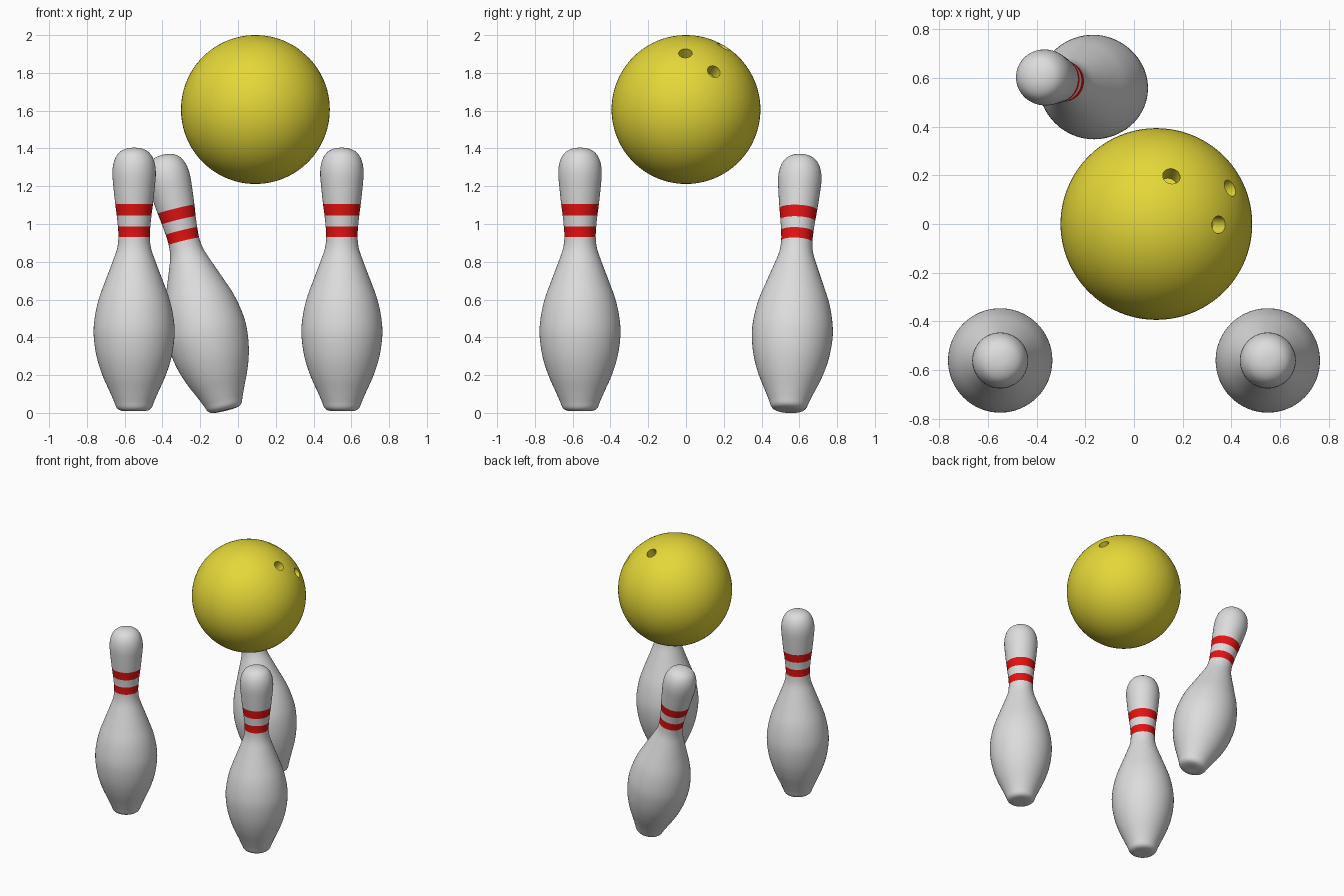
import bpy, bmesh, math
from mathutils import Vector

if "Cube" in bpy.data.objects:
    bpy.data.objects.remove(bpy.data.objects["Cube"])


def material(name, rgb):
    m = bpy.data.materials.new(name)
    m.diffuse_color = (*rgb, 1)
    m.use_nodes = True
    m.node_tree.nodes["Principled BSDF"].inputs["Base Color"].default_value = m.diffuse_color
    return m


WHITE = material("pin white", (0.72, 0.72, 0.72))
RED = material("stripe red", (0.78, 0.006, 0.006))
YELLOW = material("ball yellow", (0.78, 0.68, 0.04))

# Pin outline: (radius, height); the stripe edges are points of their own
PROFILE = [(0, 0.01), (0.06, 0.01), (0.09, 0.024), (0.106, 0.06), (0.128, 0.11),
           (0.168, 0.2), (0.199, 0.3), (0.214, 0.41), (0.209, 0.5), (0.188, 0.6),
           (0.152, 0.7), (0.114, 0.8), (0.09, 0.87), (0.083, 0.932), (0.086, 0.988),
           (0.092, 1.046), (0.1, 1.107), (0.109, 1.19), (0.115, 1.27), (0.107, 1.33),
           (0.083, 1.375), (0.045, 1.398), (0, 1.404)]
STRIPES = [(0.932, 0.988), (1.046, 1.107)]
SEGMENTS = 64


def smooth_curve(points, steps=4):
    """Catmull-Rom curve through the points."""
    pts = [Vector(p) for p in points]
    # mirrored end points keep the poles flat
    ext = [Vector((-pts[1].x, pts[1].y))] + pts + [Vector((-pts[-2].x, pts[-2].y))]
    out = []
    for a, b, c, d in zip(ext, ext[1:], ext[2:], ext[3:]):
        for k in range(steps):
            t = k / steps
            out.append(0.5 * (2 * b + (c - a) * t + (2 * a - 5 * b + 4 * c - d) * t * t
                              + (3 * b - a - 3 * c + d) * t ** 3))
    return out + [pts[-1]]


def pin_mesh():
    bm = bmesh.new()
    curve = smooth_curve(PROFILE)
    rings = []
    for p in curve[1:-1]:
        rings.append([bm.verts.new((p.x * math.cos(a), p.x * math.sin(a), p.y))
                      for a in (2 * math.pi * i / SEGMENTS for i in range(SEGMENTS))])
    bottom = bm.verts.new((0, 0, curve[0].y))
    top = bm.verts.new((0, 0, curve[-1].y))
    for i in range(SEGMENTS):
        j = (i + 1) % SEGMENTS
        bm.faces.new((bottom, rings[0][j], rings[0][i]))
        bm.faces.new((top, rings[-1][i], rings[-1][j]))
        for lo, hi in zip(rings, rings[1:]):
            bm.faces.new((lo[i], lo[j], hi[j], hi[i]))
    # Red stripes by height
    for f in bm.faces:
        f.smooth = True
        z = f.calc_center_median().z
        f.material_index = int(any(a < z < b for a, b in STRIPES))
    bmesh.ops.recalc_face_normals(bm, faces=bm.faces)
    me = bpy.data.meshes.new("pin")
    bm.to_mesh(me)
    bm.free()
    me.materials.append(WHITE)
    me.materials.append(RED)
    return me


# Pins: two upright, one tipping over at the back
pin = pin_mesh()


def add_pin(name, belly, axis):
    ob = bpy.data.objects.new(name, pin)
    bpy.context.collection.objects.link(ob)
    axis = Vector(axis).normalized()
    ob.rotation_mode = 'QUATERNION'
    ob.rotation_quaternion = Vector((0, 0, 1)).rotation_difference(axis)
    ob.location = Vector(belly) - 0.41 * axis


add_pin("left_pin", (-0.55, -0.561, 0.41), (0, 0, 1))
add_pin("right_pin", (0.55, -0.561, 0.41), (0, 0, 1))
add_pin("tipping_pin", (-0.162, 0.562, 0.402), (-0.238, 0.047, 0.97))

# Ball
R = 0.394
CENTRE = Vector((0.092, 0, 1.606))
bpy.ops.mesh.primitive_uv_sphere_add(segments=96, ring_count=48, radius=R, location=CENTRE)
ball = bpy.context.object
ball.name = "ball"
ball.data.materials.append(YELLOW)

# Finger holes cut into the ball
for d in [(0.062, 0.197, 0.335), (0.304, 0.148, 0.202), (0.257, -0.003, 0.299)]:
    d = Vector(d).normalized()
    bpy.ops.mesh.primitive_cylinder_add(vertices=32, radius=0.036, depth=0.16,
                                        location=CENTRE + R * d,
                                        rotation=d.to_track_quat('Z', 'Y').to_euler())
    cutter = bpy.context.object
    cutter.name = "hole_cutter"
    cutter.hide_render = True
    cutter.data.materials.append(YELLOW)
    mod = ball.modifiers.new("hole", 'BOOLEAN')
    mod.operation = 'DIFFERENCE'
    mod.solver = 'EXACT'
    mod.object = cutter
    bpy.context.view_layer.objects.active = ball
    bpy.ops.object.modifier_apply(modifier=mod.name)
    bpy.data.objects.remove(cutter)

bpy.ops.object.select_all(action='DESELECT')
ball.select_set(True)
bpy.context.view_layer.objects.active = ball
bpy.ops.object.shade_smooth_by_angle(angle=math.radians(35))
